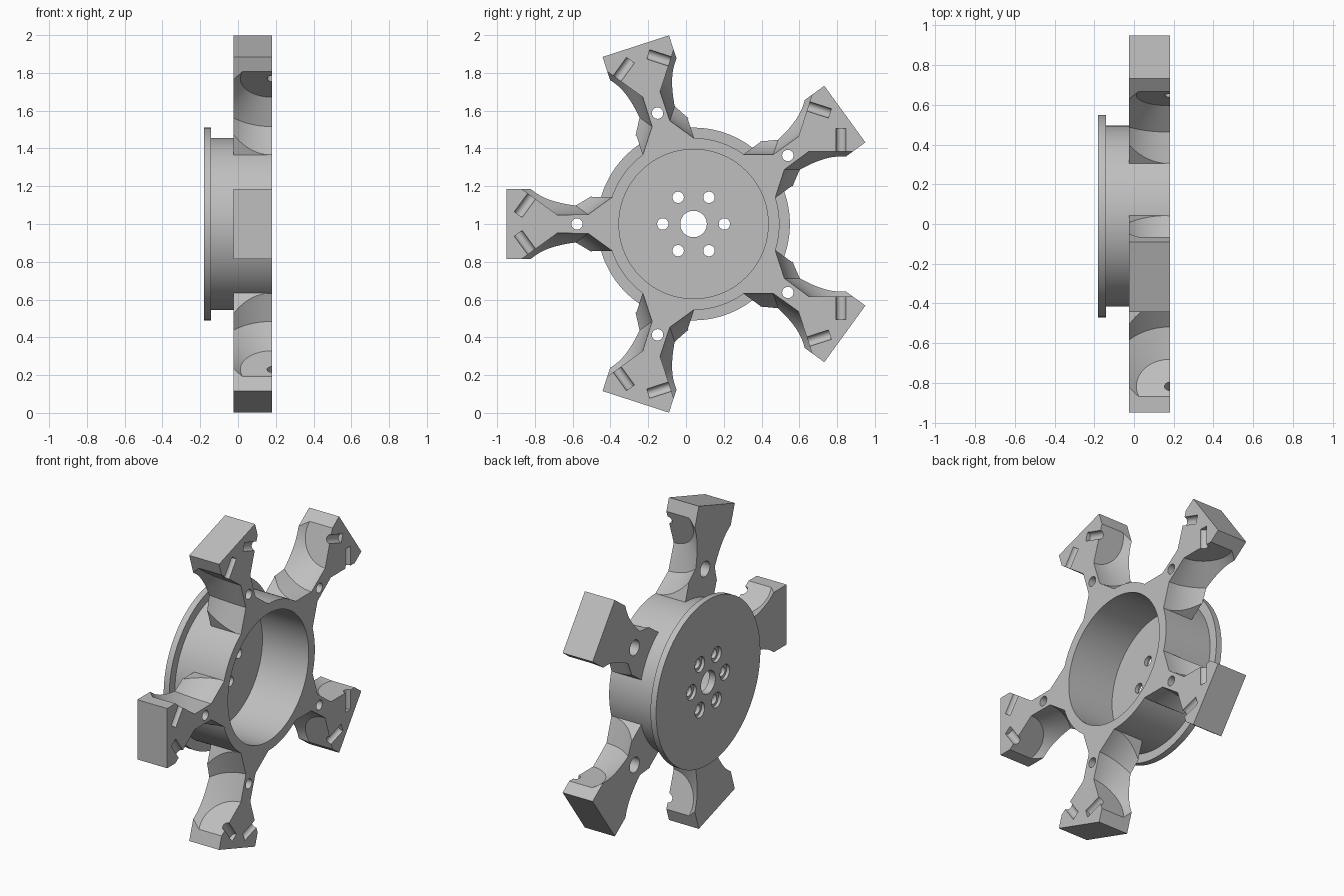
import bpy, bmesh
from math import pi, cos, sin, radians
from mathutils import Matrix, Vector

if "Cube" in bpy.data.objects:
    bpy.data.objects.remove(bpy.data.objects["Cube"], do_unlink=True)

grey = bpy.data.materials.new("light_grey")
grey.use_nodes = True
grey.diffuse_color = (0.52, 0.52, 0.52, 1)
grey.node_tree.nodes["Principled BSDF"].inputs["Base Color"].default_value = grey.diffuse_color

CENTRE = Vector((0, 0.04, 1.0))
FRONT, ARM_BACK, BACK = 0.18, -0.025, -0.18
TO_X = Matrix.Rotation(pi / 2, 4, 'Y')      # turns the z axis onto x
ROLLER_DIST = 0.78                          # roller axis distance from the hub axis


def finish(name, bm):
    bmesh.ops.recalc_face_normals(bm, faces=bm.faces)
    mesh = bpy.data.meshes.new(name)
    bm.to_mesh(mesh)
    bm.free()
    mesh.materials.append(grey)
    ob = bpy.data.objects.new(name, mesh)
    bpy.context.collection.objects.link(ob)
    return ob


def lathe(name, profile, matrix, closed=False, steps=80):
    """Spin (radius, height) points round z, then place the result."""
    bm = bmesh.new()
    rings = [[bm.verts.new((r * cos(2 * pi * i / steps), r * sin(2 * pi * i / steps), h))
              for i in range(steps)] for r, h in profile]
    pairs = list(zip(rings, rings[1:]))
    if closed:
        pairs.append((rings[-1], rings[0]))
    else:
        bm.faces.new(rings[0])
        bm.faces.new(rings[-1])
    for a, b in pairs:
        for i in range(steps):
            j = (i + 1) % steps
            bm.faces.new((a[i], a[j], b[j], b[i]))
    bmesh.ops.transform(bm, matrix=matrix, verts=bm.verts)
    return finish(name, bm)


def cut(target, cutters):
    """Subtract the cutters and bake the result."""
    for c in cutters:
        c.hide_render = True
        mod = target.modifiers.new("cut", 'BOOLEAN')
        mod.operation, mod.solver, mod.object = 'DIFFERENCE', 'EXACT', c
    bpy.context.view_layer.update()
    graph = bpy.context.evaluated_depsgraph_get()
    mesh = bpy.data.meshes.new_from_object(target.evaluated_get(graph))
    target.modifiers.clear()
    target.data = mesh
    for c in cutters:
        bpy.data.objects.remove(c, do_unlink=True)


def screw_hole(y, z, back, depth):
    """Through hole with a wider recess at the back."""
    profile = [(0.047, back - 0.1), (0.047, back + depth), (0.03, back + depth), (0.03, 0.3)]
    return lathe("screw_hole_cutter", profile, Matrix.Translation((0, y, z)) @ TO_X, steps=32)


def shade(ob):
    bpy.ops.object.select_all(action='DESELECT')
    ob.select_set(True)
    bpy.context.view_layer.objects.active = ob
    bpy.ops.object.shade_smooth_by_angle(angle=radians(20))


# Hub: flange, drum wall and floor with a centre bore
hub = lathe("hub", [(0.07, BACK), (0.51, BACK), (0.51, -0.142), (0.455, -0.142),
                    (0.455, FRONT), (0.395, FRONT), (0.395, -0.137), (0.07, -0.137)],
            TO_X, closed=True, steps=128)
cut(hub, [screw_hole(0.163 * cos(k * pi / 3), 0.163 * sin(k * pi / 3), BACK, 0.02)
          for k in range(6)])
hub.location = CENTRE
shade(hub)

# Arm blank, pointing along y
bm = bmesh.new()
side = [(0.42, 0.143), (0.54, 0.143), (0.54, 0.185), (0.99, 0.185)]
outline = side + [(r, -w) for r, w in reversed(side)]
face = bm.faces.new([bm.verts.new((ARM_BACK, r, w)) for r, w in outline])
ext = bmesh.ops.extrude_face_region(bm, geom=[face])
bmesh.ops.translate(bm, vec=(FRONT - ARM_BACK, 0, 0),
                    verts=[v for v in ext["geom"] if isinstance(v, bmesh.types.BMVert)])
arm = finish("arm_1", bm)

# Roller pockets and axle slots on both sides, plus the screw hole
cutters = [screw_hole(0.617, 0, ARM_BACK, 0.06)]
for flip in (1, -1):
    place = (Matrix.Scale(flip, 4, (0, 0, 1)) @ Matrix.Rotation(pi / 5, 4, 'X')
             @ Matrix.Translation((FRONT, ROLLER_DIST, 0)))
    cutters.append(lathe("pocket_cutter", [(0.168, -0.385), (0.299, -0.288),
                                           (0.348, -0.137), (0.37, 0.05)], place))
    cutters.append(lathe("slot_cutter", [(0.026, -0.505), (0.026, -0.37)], place, steps=32))
cut(arm, cutters)
shade(arm)

# Five arms round the hub
for k in range(5):
    ob = arm if k == 0 else arm.copy()
    if k:
        bpy.context.collection.objects.link(ob)
    ob.name = f"arm_{k + 1}"
    ob.location = CENTRE
    ob.rotation_euler = (pi + k * 2 * pi / 5, 0, 0)
